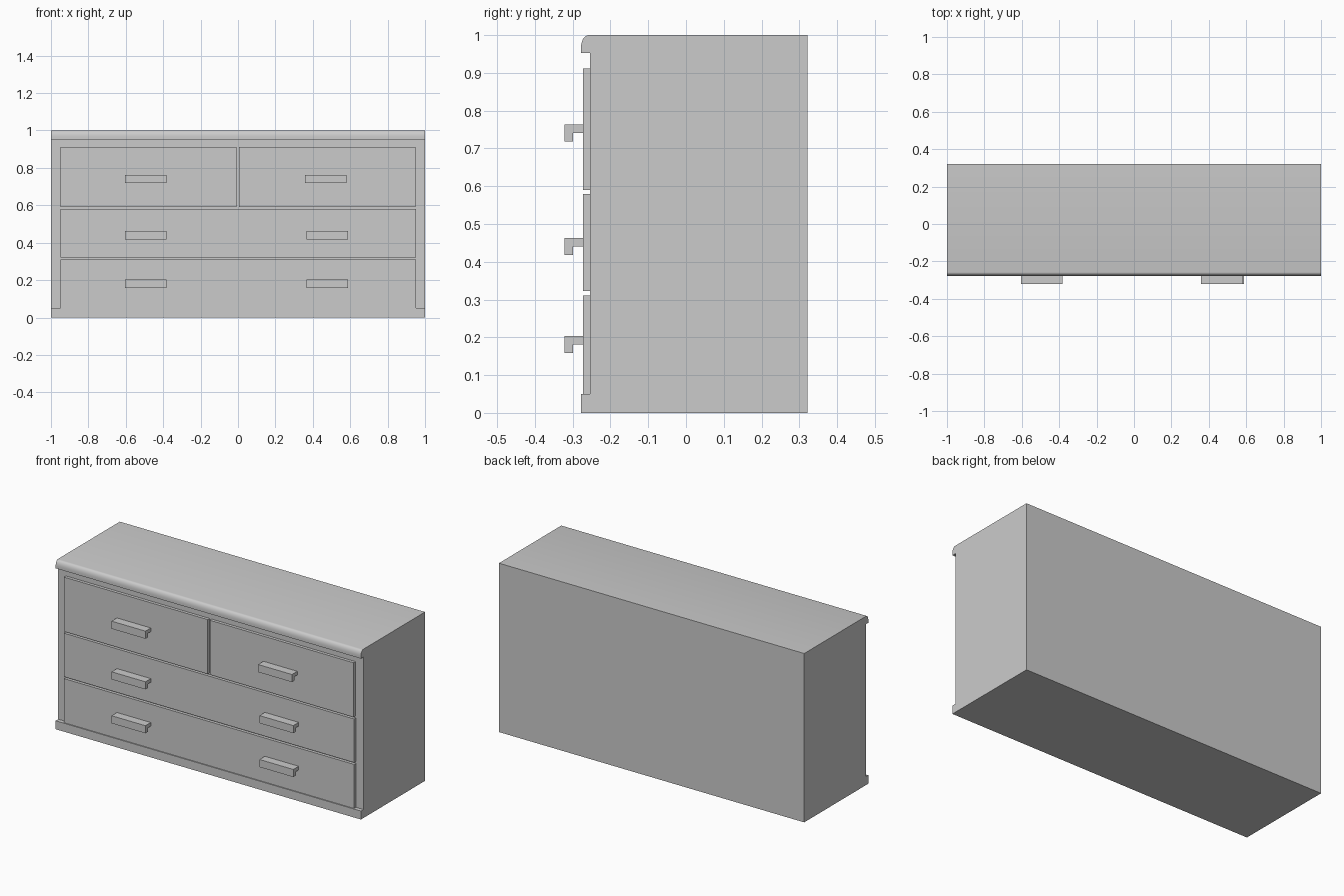
import bpy, bmesh, math

if "Cube" in bpy.data.objects:
    bpy.data.objects.remove(bpy.data.objects["Cube"])


def extrude_x(name, profile, x0, x1, smooth=False):
    """Extrude a closed (y, z) profile along x."""
    bm = bmesh.new()
    face = bm.faces.new([bm.verts.new((x0, y, z)) for y, z in profile])
    geo = bmesh.ops.extrude_face_region(bm, geom=[face])["geom"]
    verts = [v for v in geo if isinstance(v, bmesh.types.BMVert)]
    bmesh.ops.translate(bm, verts=verts, vec=(x1 - x0, 0, 0))
    bmesh.ops.recalc_face_normals(bm, faces=bm.faces)
    mesh = bpy.data.meshes.new(name)
    bm.to_mesh(mesh)
    bm.free()
    obj = bpy.data.objects.new(name, mesh)
    bpy.context.collection.objects.link(obj)
    if smooth:
        bpy.context.view_layer.objects.active = obj
        obj.select_set(True)
        bpy.ops.object.shade_smooth_by_angle(angle=math.radians(30))
        obj.select_set(False)
    return obj


BACK, FRONT, LIP = 0.322, -0.254, -0.278
DRAWER, HANDLE = -0.272, -0.322

# Carcass: plinth, recessed front and rounded top lip in one profile
steps = 6
lip_curve = []
for i in range(steps + 1):
    a = math.pi / 2 * i / steps
    lip_curve.append((LIP + 0.02 * (1 - math.cos(a)), 0.967 + 0.033 * math.sin(a)))
carcass = [(BACK, 0), (LIP, 0), (LIP, 0.05), (FRONT, 0.05),
           (FRONT, 0.953), (LIP, 0.953)] + lip_curve + [(BACK, 1)]
extrude_x("carcass", carcass, -1, 1, smooth=True)

# Drawer fronts: name, x range, z range
drawers = [
    ("drawer_top_left", -0.95, -0.008, 0.59, 0.912),
    ("drawer_top_right", 0.006, 0.948, 0.59, 0.912),
    ("drawer_middle", -0.95, 0.952, 0.322, 0.58),
    ("drawer_bottom", -0.95, 0.952, 0.05, 0.311),
]
for name, x0, x1, z0, z1 in drawers:
    extrude_x(name, [(FRONT, z0), (DRAWER, z0), (DRAWER, z1), (FRONT, z1)], x0, x1)

# L-shaped handles: row, top height, start of the right-hand handle
rows = [("top", 0.763, 0.357), ("middle", 0.463, 0.366), ("bottom", 0.203, 0.366)]
for row, top, right in rows:
    profile = [(DRAWER, top), (HANDLE, top), (HANDLE, top - 0.045),
               (-0.299, top - 0.045), (-0.299, top - 0.022), (DRAWER, top - 0.022)]
    for side, x in (("left", -0.603), ("right", right)):
        extrude_x(f"handle_{row}_{side}", profile, x, x + 0.222)
